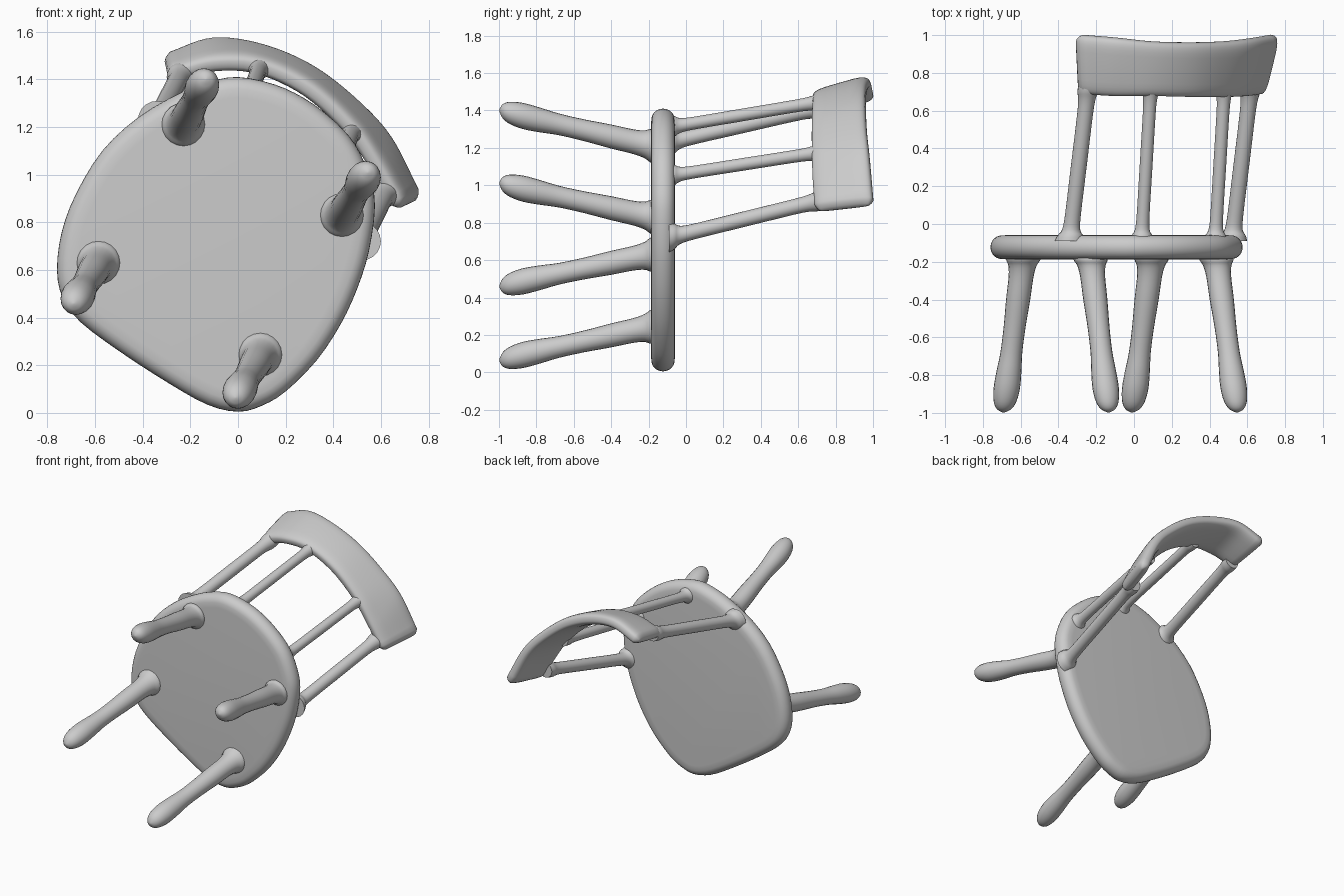
import bpy, bmesh, math
from mathutils import Vector

if "Cube" in bpy.data.objects:
    bpy.data.objects.remove(bpy.data.objects["Cube"])

wood = bpy.data.materials.new("plain grey")
wood.diffuse_color = (0.6, 0.6, 0.6, 1)
wood.use_nodes = True
wood.node_tree.nodes["Principled BSDF"].inputs["Base Color"].default_value = wood.diffuse_color


def spline(pts, steps, closed=False):
    """Catmull-Rom curve through the points."""
    p = [Vector(q) for q in pts]
    n = len(p)
    out = []
    for i in range(n if closed else n - 1):
        if closed:
            a, b, c, d = (p[(i + k) % n] for k in (-1, 0, 1, 2))
        else:
            b, c = p[i], p[i + 1]
            a = p[i - 1] if i else 2 * b - c
            d = p[i + 2] if i + 2 < n else 2 * c - b
        for s in range(steps):
            t = s / steps
            out.append(0.5 * (2 * b + (c - a) * t + (2 * a - 5 * b + 4 * c - d) * t * t
                              + (3 * b - a - 3 * c + d) * t ** 3))
    if not closed:
        out.append(p[-1])
    return out


def loft(name, rings):
    """Smooth skin over a list of rings, capped at both ends."""
    bm = bmesh.new()
    loops = [[bm.verts.new(v) for v in r] for r in rings]
    n = len(loops[0])
    for a, b in zip(loops, loops[1:]):
        for i in range(n):
            j = (i + 1) % n
            bm.faces.new((a[i], a[j], b[j], b[i]))
    bm.faces.new(loops[0])
    bm.faces.new(loops[-1])
    bmesh.ops.recalc_face_normals(bm, faces=bm.faces)
    me = bpy.data.meshes.new(name)
    bm.to_mesh(me)
    bm.free()
    me.materials.append(wood)
    ob = bpy.data.objects.new(name, me)
    bpy.context.collection.objects.link(ob)
    for o in bpy.context.selected_objects:
        o.select_set(False)
    ob.select_set(True)
    bpy.context.view_layer.objects.active = ob
    bpy.ops.object.shade_smooth_by_angle(angle=math.radians(50))


def rod(name, start, end, profile, sides=20):
    """Turned rod between two (x, z) points; profile is (y, radius)."""
    y0, y1 = profile[0][0], profile[-1][0]
    rings = []
    for v in spline(profile, 3):
        t = (v.x - y0) / (y1 - y0)
        cx = start[0] + (end[0] - start[0]) * t
        cz = start[1] + (end[1] - start[1]) * t
        r = max(v.y, 0.004)
        rings.append([(cx + r * math.cos(k * math.tau / sides), v.x,
                       cz + r * math.sin(k * math.tau / sides)) for k in range(sides)])
    loft(name, rings)


# seat: slab with a rounded rim
outline = spline([(0, 0.005), (0.1, 0.03), (0.2, 0.09), (0.33, 0.22), (0.43, 0.37),
                  (0.5, 0.52), (0.55, 0.68), (0.575, 0.87), (0.55, 1.0), (0.49, 1.13),
                  (0.4, 1.23), (0.28, 1.32), (0.15, 1.38), (0, 1.41), (-0.12, 1.39),
                  (-0.25, 1.34), (-0.42, 1.24), (-0.57, 1.1), (-0.68, 0.92),
                  (-0.74, 0.76), (-0.76, 0.6), (-0.735, 0.48), (-0.66, 0.38),
                  (-0.5, 0.26), (-0.3, 0.13), (-0.13, 0.035)], 3, True)
count = len(outline)
inward = []
for i in range(count):
    d = (outline[(i + 1) % count] - outline[i - 1]).normalized()
    inward.append(Vector((-d.y, d.x)))
seat = []
for k in range(13):
    a = math.pi * k / 12 - math.pi / 2
    inset = 0.075 * (1 - math.cos(a) ** 0.8) if 0 < k < 12 else 0.085
    y = -0.123 + 0.064 * math.sin(a)
    seat.append([(p.x + q.x * inset, y, p.y + q.y * inset)
                 for p, q in zip(outline, inward)])
loft("seat", seat)

# four splayed legs with bulbous feet
leg_profile = [(-0.14, 0.095), (-0.19, 0.09), (-0.22, 0.075), (-0.28, 0.066), (-0.4, 0.064),
               (-0.55, 0.058), (-0.68, 0.058), (-0.78, 0.066), (-0.87, 0.07),
               (-0.94, 0.06), (-0.98, 0.038), (-0.998, 0.005)]
legs = {"back_left_leg": ((-0.235, 1.20), (-0.135, 1.40)),
        "back_right_leg": ((0.43, 0.82), (0.545, 1.01)),
        "front_left_leg": ((-0.58, 0.64), (-0.69, 0.46)),
        "front_right_leg": ((0.10, 0.255), (-0.01, 0.065))}
for name, (top, foot) in legs.items():
    rod(name, top, foot, leg_profile)

# four back spindles flaring into the seat and the top rail
spindles = [((-0.34, 1.23), (-0.24, 1.42), 0.042), ((0.04, 1.31), (0.09, 1.45), 0.034),
            ((0.43, 1.05), (0.48, 1.18), 0.034), ((0.52, 0.72), (0.62, 0.925), 0.042)]
for i, (low, high, r) in enumerate(spindles):
    rod("back_spindle_%d" % (i + 1), low, high,
        [(-0.09, r * 1.9), (-0.06, r * 1.6), (-0.03, r * 1.15), (0.05, r), (0.3, r),
         (0.58, r), (0.66, r * 1.1), (0.7, r * 1.3), (0.74, r * 1.3)])

# curved top rail: rounded section swept along leaning lower and upper edges
low = spline([(-0.26, 0.69, 1.42), (-0.1, 0.68, 1.46), (0.09, 0.68, 1.45), (0.3, 0.675, 1.35),
              (0.48, 0.675, 1.18), (0.58, 0.68, 1.03), (0.66, 0.69, 0.89)], 6)
high = spline([(-0.275, 1.0, 1.49), (-0.1, 0.985, 1.55), (0.1, 0.965, 1.52), (0.3, 0.96, 1.435),
               (0.48, 0.965, 1.30), (0.62, 0.98, 1.15), (0.735, 1.0, 0.925)], 6)
last = len(low) - 1


def rail_ring(i, shift, scale):
    along = (low[min(i + 1, last)] - low[max(i - 1, 0)]).normalized()
    mid = (low[i] + high[i]) / 2 + along * shift
    half = (high[i] - low[i]) / 2
    out = along.cross(half).normalized() * 0.043
    half = half * (1 - (1 - scale) * 0.25)
    ring = []
    for k in range(32):
        a = k * math.tau / 32
        c, s = math.cos(a), math.sin(a)
        ring.append(mid + half * math.copysign(abs(c) ** 0.45, c)
                    + out * scale * math.copysign(abs(s) ** 0.7, s))
    return ring


ends = [(0.015, 0.8), (0.028, 0.5), (0.035, 0.15)]
rail = [rail_ring(0, -shift, scale) for shift, scale in reversed(ends)]
rail += [rail_ring(i, 0, 1) for i in range(last + 1)]
rail += [rail_ring(last, shift, scale) for shift, scale in ends]
loft("top_rail", rail)
